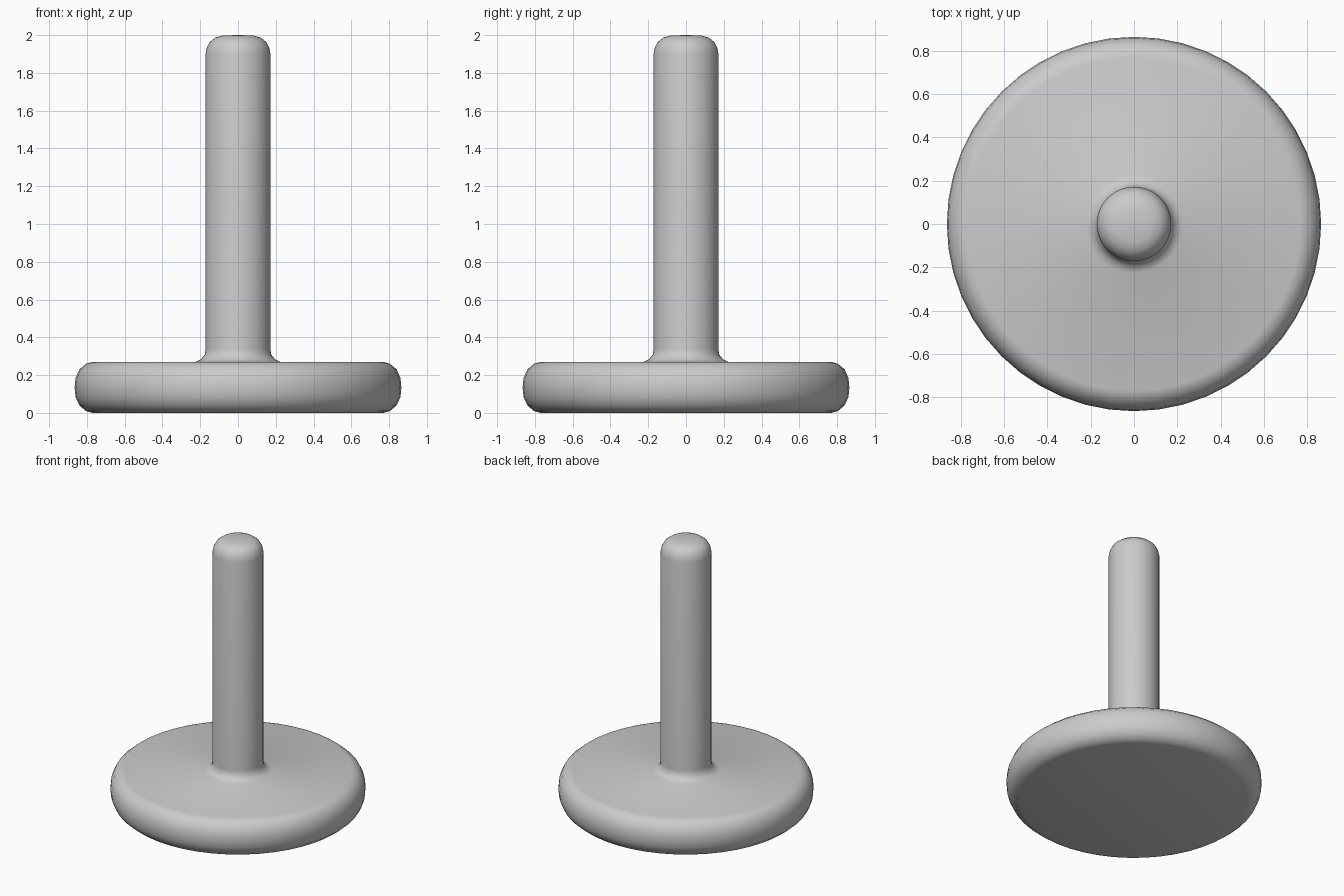
import bpy, bmesh, math

cube = bpy.data.objects.get("Cube")
if cube:
    bpy.data.objects.remove(cube, do_unlink=True)

grey = bpy.data.materials.new("light grey")
grey.use_nodes = True
colour = (0.6, 0.6, 0.6, 1)
grey.diffuse_color = colour
grey.node_tree.nodes["Principled BSDF"].inputs["Base Color"].default_value = colour


def lathe(name, profile, sides):
    """Spin a radius-height profile around the z axis."""
    bm = bmesh.new()
    verts = [bm.verts.new((r, 0, z)) for r, z in profile]
    edges = [bm.edges.new(pair) for pair in zip(verts, verts[1:])]
    bmesh.ops.spin(bm, geom=verts + edges, cent=(0, 0, 0), axis=(0, 0, 1),
                   angle=math.tau, steps=sides, use_duplicate=False)
    bmesh.ops.remove_doubles(bm, verts=bm.verts, dist=0.0005)
    bmesh.ops.recalc_face_normals(bm, faces=bm.faces)
    mesh = bpy.data.meshes.new(name)
    bm.to_mesh(mesh)
    bm.free()
    mesh.materials.append(grey)
    obj = bpy.data.objects.new(name, mesh)
    bpy.context.collection.objects.link(obj)
    bpy.ops.object.select_all(action="DESELECT")
    obj.select_set(True)
    bpy.context.view_layer.objects.active = obj
    bpy.ops.object.shade_smooth_by_angle(angle=math.radians(40))
    return obj


# Round disc with soft rims, flaring through a small fillet into the post
base = [(0, 0), (0.77, 0), (0.805, 0.01), (0.84, 0.04), (0.86, 0.085),
        (0.865, 0.135), (0.86, 0.185), (0.84, 0.23), (0.805, 0.26), (0.77, 0.27)]
fillet = [(0.225, 0.27), (0.195, 0.285), (0.175, 0.31), (0.172, 0.34)]

# Upright post with a rounded tip
tip = [(0.172, 1.9), (0.165, 1.935), (0.148, 1.965), (0.12, 1.987),
       (0.08, 1.998), (0, 2)]

lathe("disc_base_with_post", base + fillet + tip, 48)
